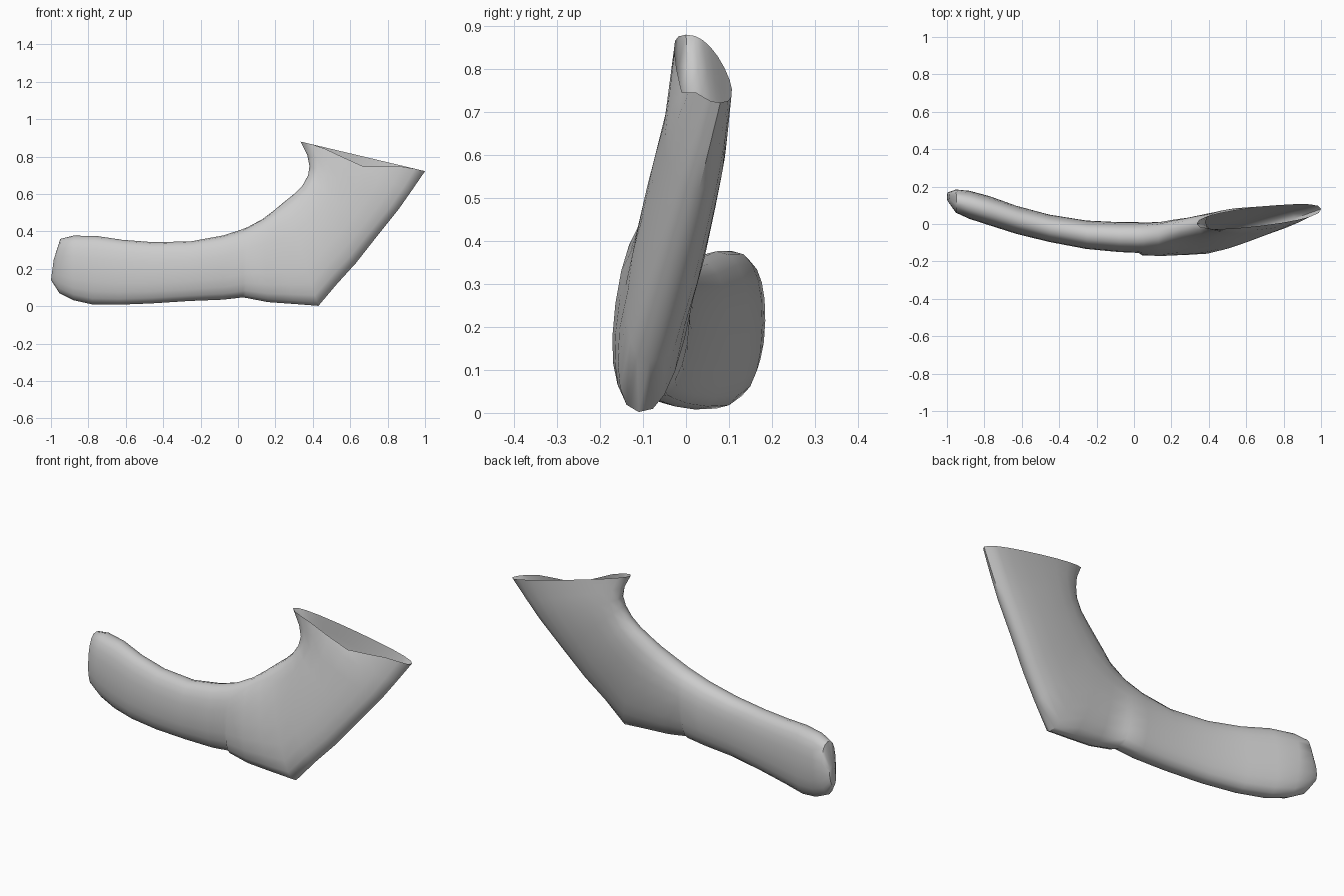
import bpy, bmesh, math
from mathutils import Vector

SIDES = 20

# Cross-sections: inner edge (x, z), outer edge (x, z), inner y, outer y, half thickness
SECTIONS = [
    ((-0.985, 0.25), (-1.00, 0.14), 0.145, 0.145, 0.025),
    ((-0.95, 0.36), (-0.955, 0.07), 0.125, 0.12, 0.062),
    ((-0.88, 0.377), (-0.88, 0.032), 0.105, 0.10, 0.075),
    ((-0.76, 0.376), (-0.78, 0.010), 0.07, 0.07, 0.078),
    ((-0.62, 0.355), (-0.64, 0.008), 0.025, 0.02, 0.075),
    ((-0.45, 0.342), (-0.46, 0.015), -0.02, -0.025, 0.073),
    ((-0.25, 0.347), (-0.26, 0.028), -0.055, -0.06, 0.076),
    ((-0.08, 0.378), (-0.08, 0.035), -0.065, -0.075, 0.08),
    ((0.02, 0.41), (0.025, 0.047), -0.065, -0.08, 0.082),
    ((0.05, 0.422), (0.04, 0.045), -0.06, -0.10, 0.084),
    ((0.13, 0.465), (0.16, 0.022), -0.05, -0.11, 0.085),
    ((0.19, 0.51), (0.30, 0.012), -0.03, -0.112, 0.083),
    ((0.25, 0.56), (0.43, 0.002), -0.015, -0.11, 0.08),
    ((0.30, 0.60), (0.53, 0.12), -0.005, -0.085, 0.08),
    ((0.345, 0.645), (0.63, 0.23), 0.0, -0.05, 0.08),
    ((0.375, 0.70), (0.74, 0.37), 0.005, -0.01, 0.076),
    ((0.382, 0.75), (0.86, 0.52), 0.01, 0.03, 0.07),
    ((0.37, 0.81), (0.93, 0.62), 0.005, 0.055, 0.062),
    ((0.335, 0.88), (1.00, 0.722), 0.0, 0.08, 0.05),
]


def soft(v, power):
    return math.copysign(abs(v) ** power, v)


def ring(bm, section):
    (xi, zi), (xo, zo), yi, yo, half = section
    inner, outer = Vector((xi, yi, zi)), Vector((xo, yo, zo))
    axis = (outer - inner) / 2
    side = axis.cross(Vector((axis.z, 0, -axis.x))).normalized()
    if side.y < 0:
        side.negate()
    verts = []
    for i in range(SIDES):
        a = math.tau * i / SIDES
        verts.append(bm.verts.new((inner + outer) / 2 - axis * soft(math.cos(a), 0.9)
                                  + side * half * soft(math.sin(a), 0.8)))
    return verts


# Bent hollow sleeve: closed rounded end on the left, open mouth at upper right
bm = bmesh.new()
rings = [ring(bm, s) for s in SECTIONS]
for a, b in zip(rings, rings[1:]):
    for i in range(SIDES):
        j = (i + 1) % SIDES
        bm.faces.new((a[i], a[j], b[j], b[i]))
bm.faces.new(rings[0])

# Shallow notch in the front of the mouth rim
for i, v in enumerate(rings[-1]):
    if i > SIDES // 2:
        s = (v.co.x - 0.335) / 0.665
        v.co.z -= 0.055 * max(0, 1 - abs(s - 0.5) / 0.35)

bmesh.ops.recalc_face_normals(bm, faces=bm.faces)
mesh = bpy.data.meshes.new("bent_sleeve")
bm.to_mesh(mesh)
bm.free()
sleeve = bpy.data.objects.new("bent_sleeve", mesh)
bpy.context.collection.objects.link(sleeve)
bpy.context.view_layer.objects.active = sleeve
sleeve.select_set(True)
bpy.ops.object.shade_smooth_by_angle(angle=math.radians(50))
